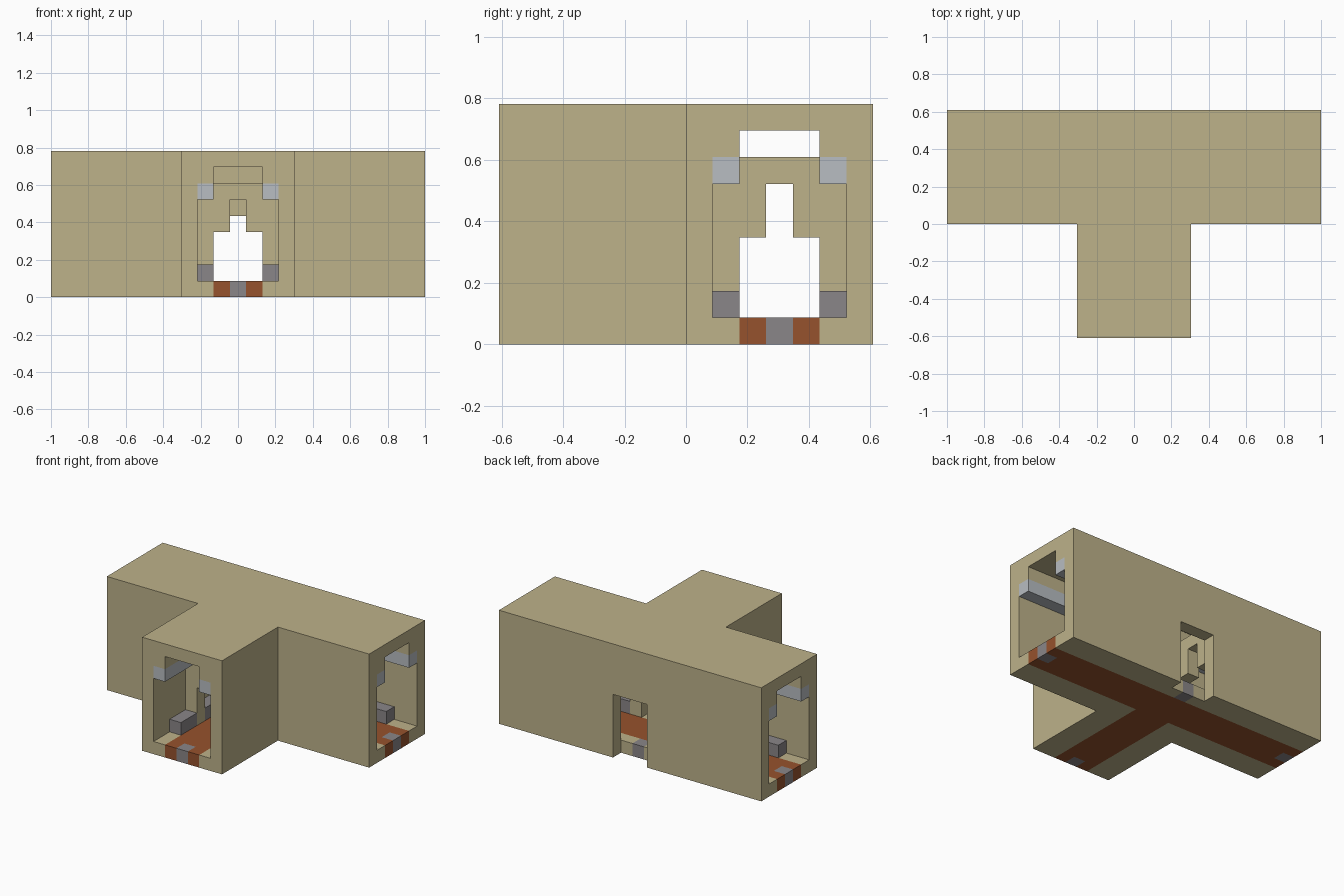
import bpy, bmesh
from mathutils import Matrix

cube = bpy.data.objects.get("Cube")
if cube:
    bpy.data.objects.remove(cube, do_unlink=True)

# The module is laid out in whole grid cells, 23 wide, 14 deep and 9 high
CELL = 2 / 23
DEPTH = 14
BAR_Y = 10.5          # centre line of the cross corridor
FIT = Matrix.Scale(CELL, 4) @ Matrix.Translation((0, -DEPTH / 2, 0))


def material(name, colour):
    mat = bpy.data.materials.new(name)
    mat.use_nodes = True
    mat.diffuse_color = (*colour, 1)
    mat.node_tree.nodes["Principled BSDF"].inputs["Base Color"].default_value = (*colour, 1)
    return mat


TAN = material("tan panel", (0.51, 0.445, 0.255))
RUST = material("rust floor", (0.305, 0.084, 0.026))
GREY = material("mid grey", (0.254, 0.238, 0.246))
PALE = material("pale lamp", (0.479, 0.509, 0.539))


def add_object(name, bm, mat):
    bmesh.ops.recalc_face_normals(bm, faces=bm.faces)
    mesh = bpy.data.meshes.new(name)
    bm.to_mesh(mesh)
    bm.free()
    mesh.materials.append(mat)
    obj = bpy.data.objects.new(name, mesh)
    bpy.context.collection.objects.link(obj)
    return obj


def prism(name, half, start, end, axis, mat):
    """Mirror a half outline and extrude it along an axis."""
    outline = half + [(-a, b) for a, b in reversed(half)]
    place = {"x": lambda a, b, t: (t, BAR_Y + a, b),
             "y": lambda a, b, t: (a, t, b),
             "z": lambda a, b, t: (a, b, t)}[axis]
    bm = bmesh.new()
    rings = [[bm.verts.new(place(a, b, t)) for a, b in outline] for t in (start, end)]
    bm.faces.new(rings[0])
    bm.faces.new(rings[1])
    for i in range(len(outline)):
        bm.faces.new((rings[0][i - 1], rings[0][i], rings[1][i], rings[1][i - 1]))
    return add_object(name, bm, mat)


def block(name, xs, ys, zs, mat):
    lo, hi = zip(xs, ys, zs)
    bm = bmesh.new()
    bmesh.ops.create_cube(bm, size=1)
    for v in bm.verts:
        v.co = [h if c > 0 else l for c, l, h in zip(v.co, lo, hi)]
    return add_object(name, bm, mat)


# Outer shell, hollowed by two crossing corridors and a back doorway
shell = prism("outer_shell", [(3.5, 0), (3.5, 7), (11.5, 7), (11.5, 14)], 0, 9, "z", TAN)
corridor = [(1.5, -1), (1.5, 1), (2.5, 1), (2.5, 7), (1.5, 7), (1.5, 8)]
cutters = [prism("cross_cutter", corridor, -13, 13, "x", TAN),
           prism("stem_cutter", corridor, -1, 10, "y", TAN),
           block("door_cutter", (-1.5, 1.5), (13, 15), (-1, 5), TAN),
           block("sill_cutter", (-0.5, 0.5), (11, 13), (-1, 1), TAN)]
bpy.context.view_layer.objects.active = shell
for cutter in cutters:
    cutter.hide_render = True
    mod = shell.modifiers.new("hollow", "BOOLEAN")
    mod.operation = "DIFFERENCE"
    mod.solver = "EXACT"
    mod.object = cutter
    bpy.ops.object.modifier_apply(modifier=mod.name)
    bpy.data.objects.remove(cutter, do_unlink=True)
parts = [shell]

# Floor runner with a notch at each open end
runner = [(0.5, 1), (0.5, 0), (1.5, 0), (1.5, 9), (11.5, 9), (11.5, 10),
          (10.5, 10), (10.5, 11), (11.5, 11), (11.5, 12)]
parts.append(prism("floor_runner", runner, 0, 1, "z", RUST))

# Grey floor tiles at the openings
for name, xs, ys in (("front_tile", (-0.5, 0.5), (0, 1)),
                     ("back_tile", (-0.5, 0.5), (12, 13)),
                     ("left_tile", (10.5, 11.5), (10, 11)),
                     ("right_tile", (-11.5, -10.5), (10, 11))):
    parts.append(block(name, xs, ys, (0, 1), GREY))

# Bulkheads with a stepped doorway
bulkhead = [(0.5, 6), (0.5, 4), (1.5, 4), (1.5, 1), (2.5, 1), (2.5, 7)]
parts += [prism("left_bulkhead", bulkhead, 2.5, 3.5, "x", TAN),
          prism("right_bulkhead", bulkhead, -3.5, -2.5, "x", TAN),
          prism("stem_bulkhead", bulkhead, 4, 5, "y", TAN)]

# Benches and lamp strips along both walls of each corridor
for side, word in ((1, "left"), (-1, "right")):
    def span(a, b):
        return sorted((side * a, side * b))
    for row, place in ((8, "front"), (12, "back")):
        ys = (row, row + 1)
        parts.append(block(f"{word}_{place}_bench", span(3.5, 9.5), ys, (1, 2), GREY))
        parts.append(block(f"{word}_{place}_lamp", span(3.5, 11.5), ys, (6, 7), PALE))
    wall = span(1.5, 2.5)
    for place, bench, lamp in (("outer", (2, 4), (0, 4)), ("inner", (5, 7), (5, 7))):
        parts.append(block(f"stem_{word}_{place}_bench", wall, bench, (1, 2), GREY))
        parts.append(block(f"stem_{word}_{place}_lamp", wall, lamp, (6, 7), PALE))

# Bring the grid to final size
for part in parts:
    part.data.transform(FIT)
